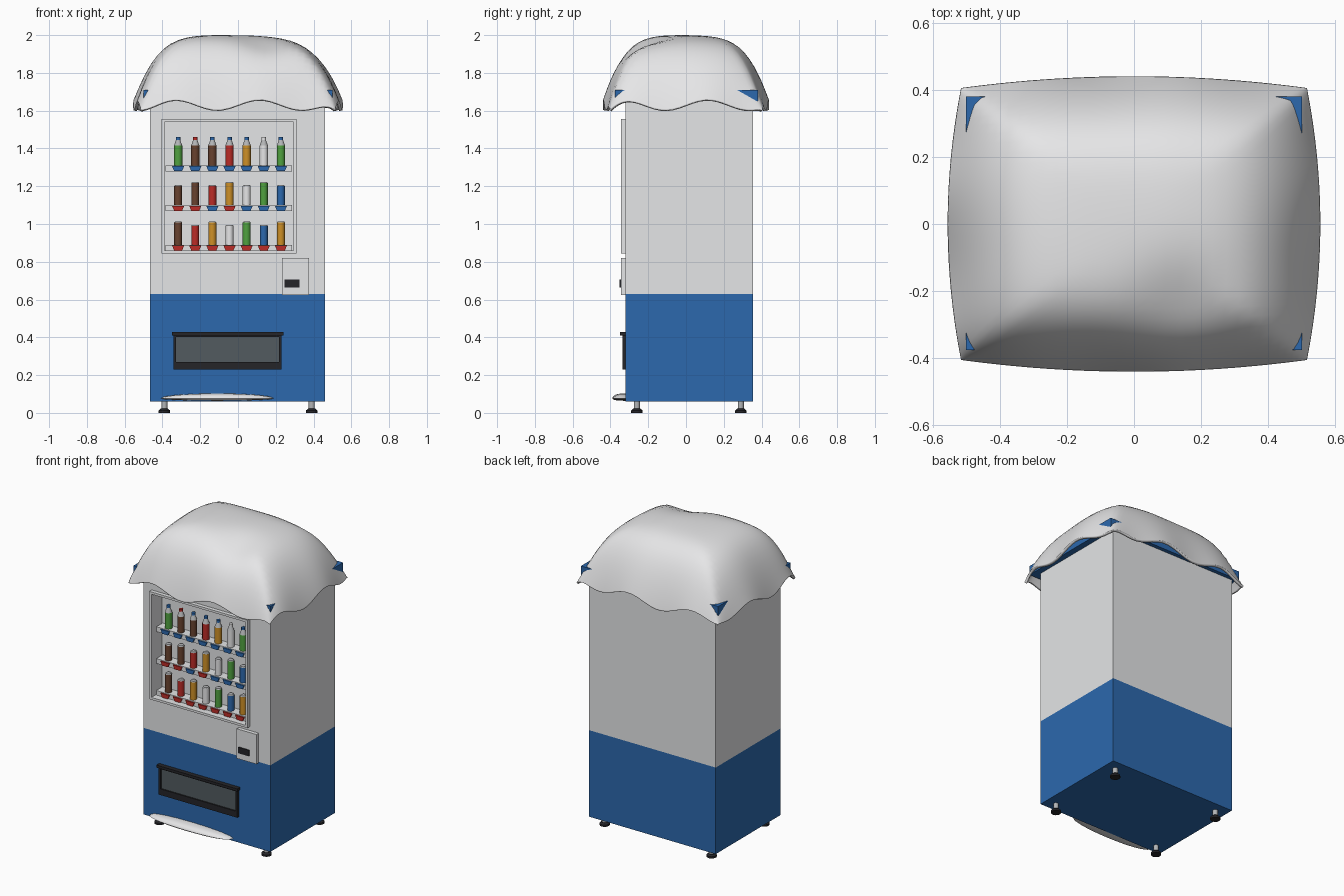
import bpy, bmesh, math
from mathutils import Matrix, Vector

cube = bpy.data.objects.get("Cube")
if cube:
    bpy.data.objects.remove(cube, do_unlink=True)


def material(name, *rgb):
    m = bpy.data.materials.new(name)
    m.use_nodes = True
    m.diffuse_color = (*rgb, 1)
    node = next(n for n in m.node_tree.nodes if n.type == 'BSDF_PRINCIPLED')
    node.inputs["Base Color"].default_value = (*rgb, 1)
    return m


SNOW = material("snow white", .84, .84, .85)
BODY = material("cabinet white", .78, .79, .8)
BLUE = material("blue", .025, .14, .42)
BLACK = material("black", .018, .018, .022)
GLASS = material("dark glass", .085, .105, .115)
METAL = material("metal grey", .45, .46, .47)
GREEN = material("green", .08, .36, .05)
BROWN = material("brown", .14, .055, .028)
RED = material("red", .5, .025, .02)
AMBER = material("amber", .62, .28, .02)


def finish(name, bm, *mats, smooth=None):
    me = bpy.data.meshes.new(name)
    bmesh.ops.recalc_face_normals(bm, faces=bm.faces)
    bm.to_mesh(me)
    bm.free()
    ob = bpy.data.objects.new(name, me)
    bpy.context.collection.objects.link(ob)
    for m in mats:
        me.materials.append(m)
    if smooth:
        bpy.ops.object.select_all(action='DESELECT')
        ob.select_set(True)
        bpy.context.view_layer.objects.active = ob
        bpy.ops.object.shade_smooth_by_angle(angle=math.radians(smooth))
    return ob


def add_box(bm, x0, x1, y0, y1, z0, z1):
    size = Vector((x1 - x0, y1 - y0, z1 - z0))
    mid = Vector((x0 + x1, y0 + y1, z0 + z1)) / 2
    return bmesh.ops.create_cube(
        bm, size=1, matrix=Matrix.Translation(mid) @ Matrix.Diagonal((*size, 1)))["verts"]


def box(name, mat, *bounds):
    bm = bmesh.new()
    add_box(bm, *bounds)
    return finish(name, bm, mat)


def frame(name, mat, x0, x1, z0, z1, w, y0, y1):
    bm = bmesh.new()
    add_box(bm, x0, x1, y0, y1, z0, z0 + w)
    add_box(bm, x0, x1, y0, y1, z1 - w, z1)
    add_box(bm, x0, x0 + w, y0, y1, z0 + w, z1 - w)
    add_box(bm, x1 - w, x1, y0, y1, z0 + w, z1 - w)
    return finish(name, bm, mat)


def turned(name, x, y, sections, sides=12):
    """Stack of cone sections: (z0, z1, r0, r1, material)."""
    bm = bmesh.new()
    mats = []
    for z0, z1, r0, r1, mat in sections:
        if mat not in mats:
            mats.append(mat)
        new = bmesh.ops.create_cone(
            bm, cap_ends=True, segments=sides, radius1=r0, radius2=r1, depth=z1 - z0,
            matrix=Matrix.Translation((x, y, (z0 + z1) / 2)))["verts"]
        for f in {f for v in new for f in v.link_faces}:
            f.material_index = mats.index(mat)
    return finish(name, bm, *mats, smooth=35)


# Cabinet: blue base, white upper part with a recessed display
L, R, F, B = -.465, .46, -.32, .355
box("lower_cabinet", BLUE, L, R, F, B, .06, .63)
bm = bmesh.new()
add_box(bm, L, R, F, B, .63, 1.67)
bm.faces.ensure_lookup_table()
front = min(bm.faces, key=lambda f: f.calc_center_median().y)
bmesh.ops.inset_individual(bm, faces=[front], thickness=.05)
for v in front.verts:
    v.co.x = -.39 if v.co.x < 0 else .295
    v.co.z = .86 if v.co.z < 1.15 else 1.54
pushed = bmesh.ops.extrude_face_region(bm, geom=[front])["geom"]
bmesh.ops.translate(bm, vec=(0, .085, 0),
                    verts=[g for g in pushed if isinstance(g, bmesh.types.BMVert)])
if front.is_valid:
    bmesh.ops.delete(bm, geom=[front], context='FACES_ONLY')
finish("upper_cabinet", bm, BODY)
frame("display_frame", BODY, -.405, .31, .845, 1.555, .015, -.345, F)
box("roof_trim", BLUE, -.5, .5, -.375, .38, 1.65, 1.71)

# Shelves with drinks and price tags
rows = [
    (1.31, [GREEN, BROWN, BROWN, RED, AMBER, SNOW, GREEN], [BLUE] * 7),
    (1.10, [BROWN, BROWN, RED, AMBER, SNOW, GREEN, BLUE],
     [RED, RED, BLUE, RED, BLUE, BLUE, BLUE]),
    (.89, [BROWN, RED, AMBER, SNOW, GREEN, BLUE, AMBER], [RED] * 7),
]
for r, (z, drinks, tags) in enumerate(rows):
    box("shelf", BODY, -.385, .285, -.3, -.235, z - .032, z)
    for i, (drink, tag) in enumerate(zip(drinks, tags)):
        x = -.317 + i * .0907
        if r == 0:
            cap = RED if drink == BROWN and i == 1 else SNOW if drink == SNOW else BLUE
            parts = [(z, z + .105, .022, .022, drink),
                     (z + .105, z + .135, .022, .011, METAL),
                     (z + .135, z + .15, .012, .012, cap)]
        else:
            top = z + (.1 if (i + r) % 2 else .117)
            parts = [(z, top, .021, .021, drink), (top, top + .006, .021, .017, METAL)]
        turned("bottle" if r == 0 else "can", x, -.27, parts)
        # Price tag: wedge narrowing downwards
        bm = bmesh.new()
        for v in add_box(bm, x - .032, x + .032, -.309, -.299, z - .03, z - .004):
            if v.co.z < z - .02:
                v.co.x = x + (v.co.x - x) * .65
        finish("price_tag", bm, tag)

# Payment panel
box("payment_panel", BODY, .232, .375, -.345, F, .625, .82)
box("coin_slot", BLACK, .245, .325, -.351, -.345, .665, .705)

# Delivery hatch
frame("hatch_frame", BLACK, -.342, .23, .23, .415, .014, -.337, F)
box("hatch_sill", BLACK, -.342, .23, -.337, F, .23, .27)
box("hatch_flap", GLASS, -.33, .22, -.328, F, .265, .41)
box("hatch_lip", BLACK, -.35, .24, -.35, F, .41, .427)

# Feet
for x in (-.39, .39):
    for y in (-.26, .29):
        turned("foot", x, y, [(0, .012, .031, .031, BLACK), (.012, .022, .031, .02, BLACK),
                              (.022, .065, .016, .016, METAL)])


# Snow cap draped over the roof with a wavy rim
def wave(t):
    return 1.63 + .028 * math.cos(math.tau * (t - .115) / .45)


bm = bmesh.new()
n = 36
grid = []
for j in range(n + 1):
    v = math.sin(math.pi / 2 * (2 * j / n - 1))
    row = []
    for i in range(n + 1):
        u = math.sin(math.pi / 2 * (2 * i / n - 1))
        x = u * (.515 + .04 * (1 - v * v))
        y = v * (.405 + .035 * (1 - u * u))
        fu, fv = 1 - abs(u) ** 4.8, 1 - abs(v) ** 4.8
        lift = fu * fv / max(fu, fv, .001) ** .6
        rim = (wave(x) * fu + wave(y) * fv) / (fu + fv) if fu + fv > .001 else 1.605
        corner = (u * v) ** 8
        rim = rim * (1 - corner) + 1.605 * corner
        crown = 2 - .05 * (x + .1) ** 2 - .25 * (y + .03) ** 2 - .05 * max(0, x - .1)
        crown -= .04 * math.exp(-((x - .15) ** 2 + (y + .25) ** 2) / .02)
        row.append(bm.verts.new((x, y, rim + (crown - rim) * lift)))
    grid.append(row)
for j in range(n):
    for i in range(n):
        bm.faces.new((grid[j][i], grid[j][i + 1], grid[j + 1][i + 1], grid[j + 1][i]))
cap = finish("snow_cap", bm, SNOW, smooth=50)
if cap.data.polygons[n * n // 2 + n // 2].normal.z < 0:
    cap.data.flip_normals()
solid = cap.modifiers.new("thickness", 'SOLIDIFY')
solid.thickness = .016
solid.offset = -1

# Snow drift lying against the base
bm = bmesh.new()
bmesh.ops.create_uvsphere(bm, u_segments=24, v_segments=8, radius=1)
for v in bm.verts:
    x, y, z = v.co
    v.co = (-.11 + .3 * x, -.325 + .065 * math.copysign(abs(y) ** .7, y),
            .077 + (.026 if z > 0 else .013) * z)
finish("snow_drift", bm, SNOW, smooth=50)
